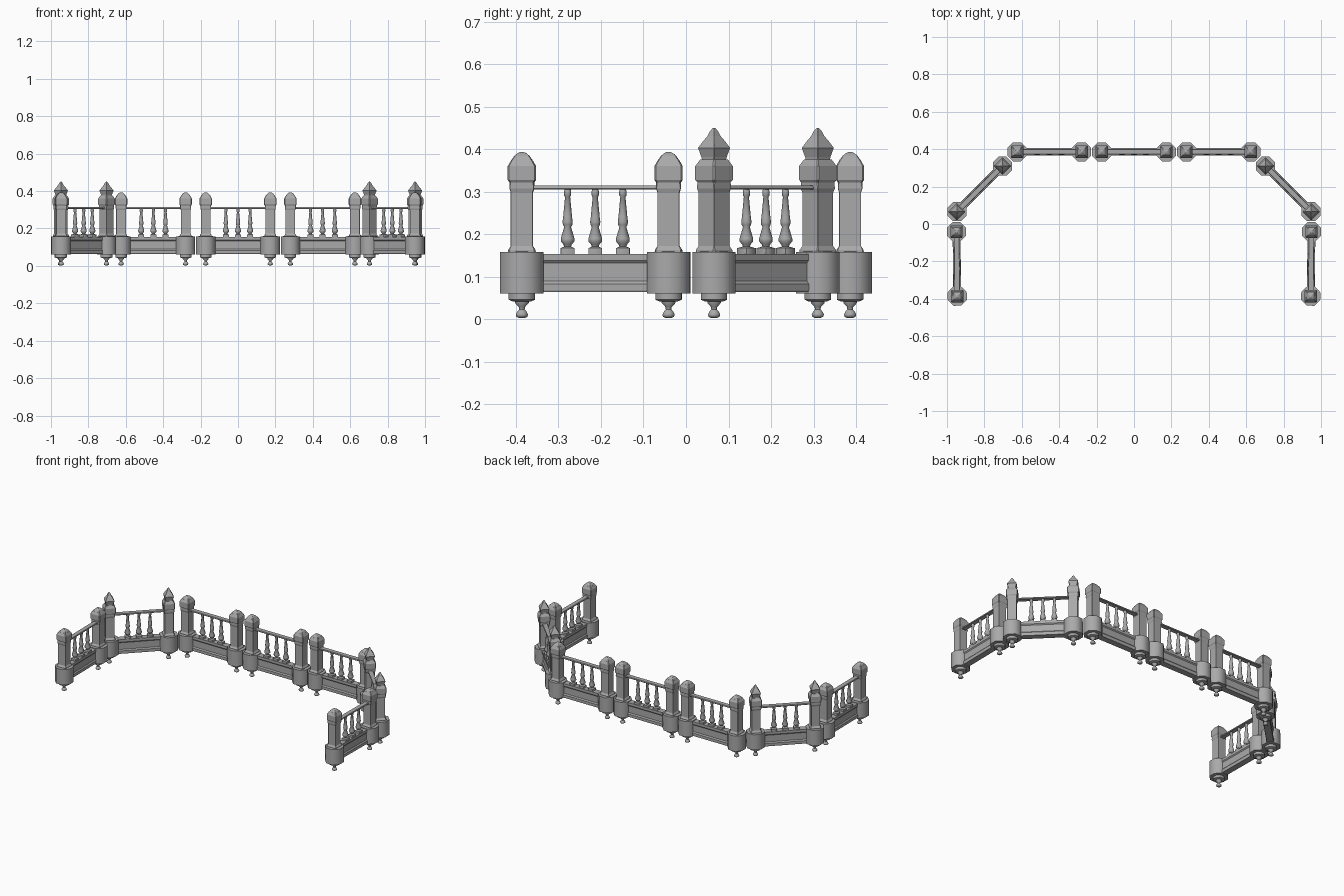
import bpy, bmesh, math
from mathutils import Matrix

if "Cube" in bpy.data.objects:
    bpy.data.objects.remove(bpy.data.objects["Cube"])

OCT, SQ, CH = 0.414, 0.97, 0.9   # octagon, square and chamfered-square ring shapes

stone = bpy.data.materials.new("dark_stone")
stone.diffuse_color = (.4, .4, .4, 1)
stone.use_nodes = True
stone.node_tree.nodes["Principled BSDF"].inputs["Base Color"].default_value = stone.diffuse_color


def stack(bm, profile, x=0.0):
    """Loft eight-point rings given as (half width, z, shape), capped at both ends."""
    prev = None
    rings = []
    for a, z, k in profile:
        pts = [(a, -k*a), (a, k*a), (k*a, a), (-k*a, a),
               (-a, k*a), (-a, -k*a), (-k*a, -a), (k*a, -a)]
        ring = [bm.verts.new((x + px, py, z)) for px, py in pts]
        if prev:
            for i in range(8):
                j = (i + 1) % 8
                bm.faces.new((prev[i], prev[j], ring[j], ring[i]))
        prev = ring
        rings.append(ring)
    bm.faces.new(rings[0][::-1])
    bm.faces.new(rings[-1])


def extrude_x(bm, half, x0, x1):
    """Extrude a mirrored (half width, z) outline along x."""
    outline = half + [(-y, z) for y, z in reversed(half)]
    a = [bm.verts.new((x0, y, z)) for y, z in outline]
    b = [bm.verts.new((x1, y, z)) for y, z in outline]
    n = len(a)
    for i in range(n):
        j = (i + 1) % n
        bm.faces.new((a[i], a[j], b[j], b[i]))
    bm.faces.new(a[::-1])
    bm.faces.new(b)


def finish(bm, name, matrix, smooth=False):
    bmesh.ops.recalc_face_normals(bm, faces=bm.faces)
    if smooth:   # rounded turned parts, keeping steep edges sharp
        for f in bm.faces:
            f.smooth = True
        for e in bm.edges:
            e.smooth = e.calc_face_angle(0) < math.radians(50)
    me = bpy.data.meshes.new(name)
    bm.to_mesh(me)
    bm.free()
    me.materials.append(stone)
    ob = bpy.data.objects.new(name, me)
    ob.matrix_world = matrix
    bpy.context.collection.objects.link(ob)


# Profiles, bottom to top
pendant = [(.007, .003, OCT), (.013, .006, OCT), (.0145, .011, OCT), (.011, .018, OCT),
           (.0065, .023, OCT), (.0075, .029, OCT), (.016, .038, OCT), (.016, .044, OCT)]
drum = [(.022, .042, OCT), (.031, .046, OCT), (.031, .061, OCT), (.051, .061, OCT),
        (.051, .158, OCT), (.026, .159, OCT)]
shaft = [(.032, .156, CH), (.032, .163, CH), (.026, .172, SQ), (.026, .298, SQ),
         (.029, .308, SQ), (.029, .322, CH), (.033, .328, CH), (.033, .360, CH),
         (.024, .376, CH)]
dome_cap = [(.024, .375, CH), (.018, .384, CH), (.011, .390, CH), (.005, .393, CH)]
spire_cap = [(.021, .375, CH), (.0215, .382, SQ), (.027, .403, SQ), (.019, .418, SQ),
             (.011, .431, SQ), (.007, .442, SQ), (.002, .450, SQ)]
baluster = [(.016, .150, SQ), (.016, .167, SQ), (.008, .171, OCT), (.010, .176, OCT),
            (.016, .183, OCT), (.016, .190, OCT), (.008, .217, OCT), (.011, .222, OCT),
            (.012, .229, OCT), (.0105, .240, OCT), (.006, .288, OCT), (.0085, .291, OCT),
            (.0085, .300, OCT), (.007, .306, OCT)]
plinth = [(.019, .064), (.021, .068), (.021, .083), (.015, .090), (.015, .132),
          (.020, .138), (.020, .154)]
rail = [(.013, .305), (.015, .308), (.013, .314)]


def section(label, p, q, cap):
    """One balustrade section between two posts."""
    cx, cy = (p[0] + q[0]) / 2, (p[1] + q[1]) / 2
    dx, dy = q[0] - p[0], q[1] - p[1]
    h = math.hypot(dx, dy) / 2
    m = Matrix.Translation((cx, cy, 0)) @ Matrix.Rotation(math.atan2(dy, dx), 4, 'Z')
    # Posts with drum, shaft, cap and hanging pendant
    for side, x in (("start", -h), ("end", h)):
        for part, prof in (("pendant", pendant), ("drum", drum), ("post", shaft), ("cap", cap)):
            bm = bmesh.new()
            stack(bm, prof, x)
            finish(bm, f"{label}_{side}_{part}", m, part in ("pendant", "drum"))
    # Moulded plinth and thin handrail
    for part, prof, inset in (("plinth", plinth, .04), ("handrail", rail, .02)):
        bm = bmesh.new()
        extrude_x(bm, prof, -h + inset, h - inset)
        finish(bm, f"{label}_{part}", m)
    # Three turned balusters
    for i in (-1, 0, 1):
        bm = bmesh.new()
        stack(bm, baluster, i * .065)
        finish(bm, f"{label}_baluster_{i + 2}", m, True)


# Straight back run
for name, c in (("back_left", -.4525), ("back_middle", 0), ("back_right", .4525)):
    section(name, (c - .1725, .386), (c + .1725, .386), dome_cap)
# Mirrored corner diagonals and side runs
for name, s in (("left", -1), ("right", 1)):
    section(name + "_corner", (s * .947, .066), (s * .703, .310), spire_cap)
    section(name + "_side", (s * .945, -.386), (s * .949, -.041), dome_cap)
